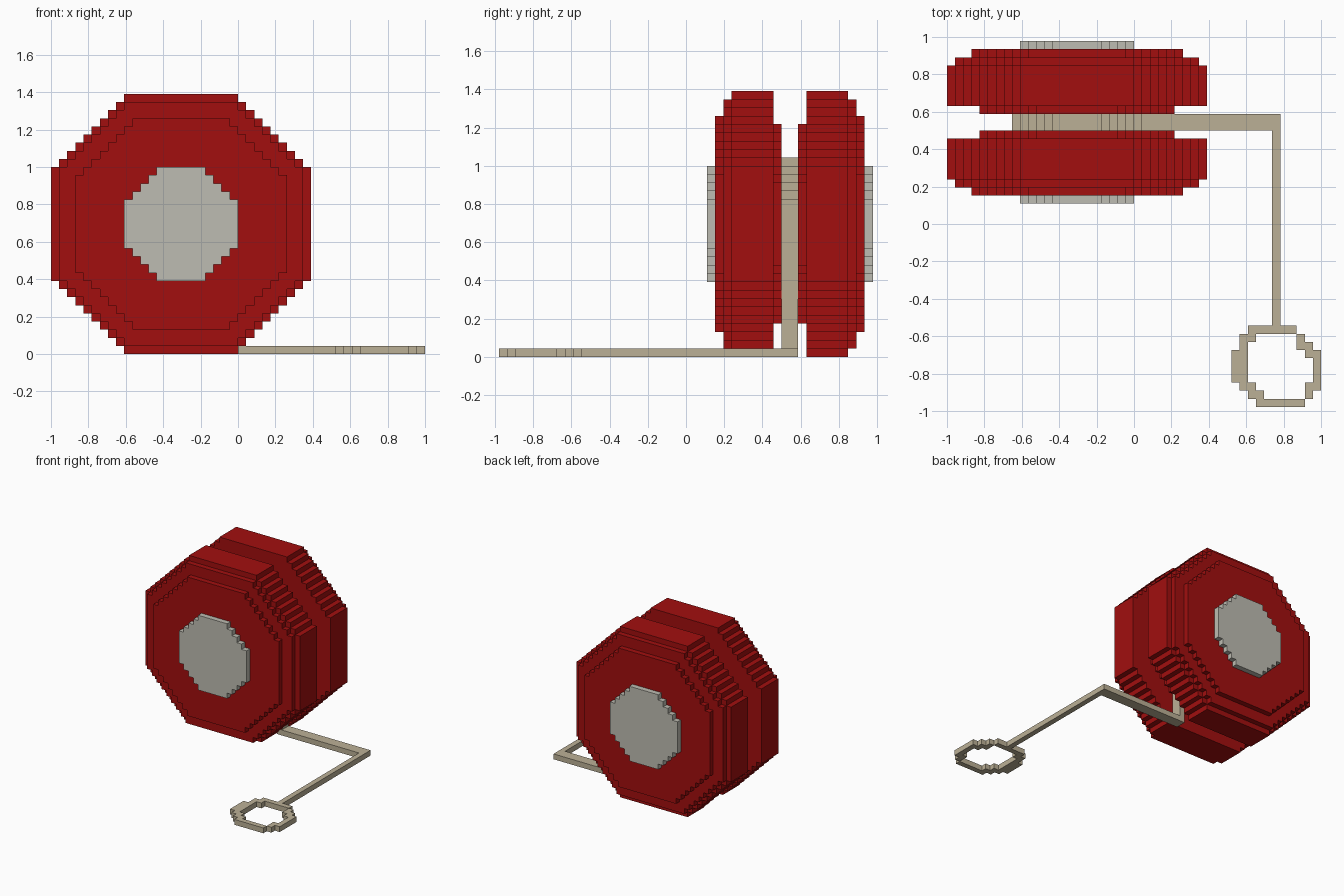
import bpy, bmesh

if "Cube" in bpy.data.objects:
    bpy.data.objects.remove(bpy.data.objects["Cube"])

U = 2 / 46              # size of one block
Y0 = -45 * U / 2        # depth of block row 0


def material(name, rgb):
    m = bpy.data.materials.new(name)
    m.diffuse_color = (*rgb, 1)
    m.use_nodes = True
    m.node_tree.nodes["Principled BSDF"].inputs["Base Color"].default_value = m.diffuse_color
    return m


RED = material("red", (0.36, 0.0045, 0.0045))
GREY = material("light grey", (0.515, 0.505, 0.445))
TAN = material("tan string", (0.50, 0.434, 0.305))


def finish(bm, name, mat):
    # block units to final position
    for v in bm.verts:
        v.co = (-1 + v.co.x * U, Y0 + v.co.y * U, v.co.z * U)
    bmesh.ops.recalc_face_normals(bm, faces=bm.faces)
    me = bpy.data.meshes.new(name)
    bm.to_mesh(me)
    bm.free()
    me.materials.append(mat)
    bpy.context.collection.objects.link(bpy.data.objects.new(name, me))


def outline(lo, hi, c, floor=0):
    """Octagon with stair-stepped corners of c blocks."""
    corner = []
    for k in range(c):
        corner += [(lo + c - k, lo + k), (lo + c - k, lo + k + 1)]
    corner.append((lo, lo + c))
    s = lo + hi
    pts = corner + [(x, s - z) for x, z in reversed(corner)]
    pts += [(s - x, z) for x, z in reversed(pts)]
    out = []
    for x, z in pts:
        p = (x, max(z, floor))
        if p not in out:
            out.append(p)
    return out


def add_disc(bm, y0, y1, lo, hi, c, floor=0):
    pts = outline(lo, hi, c, floor)
    face = bm.faces.new([bm.verts.new((x, y0, z)) for x, z in pts])
    ext = bmesh.ops.extrude_face_region(bm, geom=[face], use_keep_orig=True)
    bmesh.ops.translate(bm, vec=(0, y1 - y0, 0),
                        verts=[g for g in ext["geom"] if isinstance(g, bmesh.types.BMVert)])


def add_box(bm, x0, x1, y0, y1, z0, z1):
    for v in bmesh.ops.create_cube(bm, size=1)["verts"]:
        v.co = (x1 if v.co.x > 0 else x0, y1 if v.co.y > 0 else y0, z1 if v.co.z > 0 else z0)


# Layers from the gap outward: depth start, depth end, low, high, corner
LAYERS = [(1, 2, 4, 28, 7), (2, 7, 0, 32, 9), (7, 8, 1, 31, 8), (8, 9, 3, 29, 7)]
MID = 35
for name, side, floor in (("front", -1, 1), ("back", 1, 0)):
    # Red half
    bm = bmesh.new()
    for a, b, lo, hi, c in LAYERS:
        ya, yb = sorted((MID + side * a, MID + side * b))
        add_disc(bm, ya, yb, lo, hi, c, floor)
    finish(bm, name + "_half", RED)
    # Grey hub plate
    bm = bmesh.new()
    ya, yb = sorted((MID + side * 9, MID + side * 10))
    add_disc(bm, ya, yb, 9, 23, 4)
    finish(bm, name + "_hub", GREY)

# String wound around the axle
bm = bmesh.new()
add_disc(bm, 34, 36, 8, 24, 5)
finish(bm, "wound_string", TAN)

# Loose string: drop, run to the side, run to the front
bm = bmesh.new()
add_box(bm, 23, 24, 34, 36, 1, 14)
add_box(bm, 23, 41, 34, 36, 0, 1)
add_box(bm, 40, 41, 10, 34, 0, 1)
finish(bm, "loose_string", TAN)

# Finger loop: spans of blocks for each row
ROWS = [[(38, 44)], [(37, 39), (44, 45)], [(36, 38), (44, 46)],
        [(35, 37), (45, 46)], [(35, 37), (45, 46)], [(35, 37), (45, 46)],
        [(35, 37), (44, 46)], [(36, 37), (43, 45)], [(36, 38), (43, 44)], [(37, 43)]]
bm = bmesh.new()
for j, spans in enumerate(ROWS):
    for a, b in spans:
        add_box(bm, a, b, j, j + 1, 0, 1)
finish(bm, "finger_loop", TAN)
